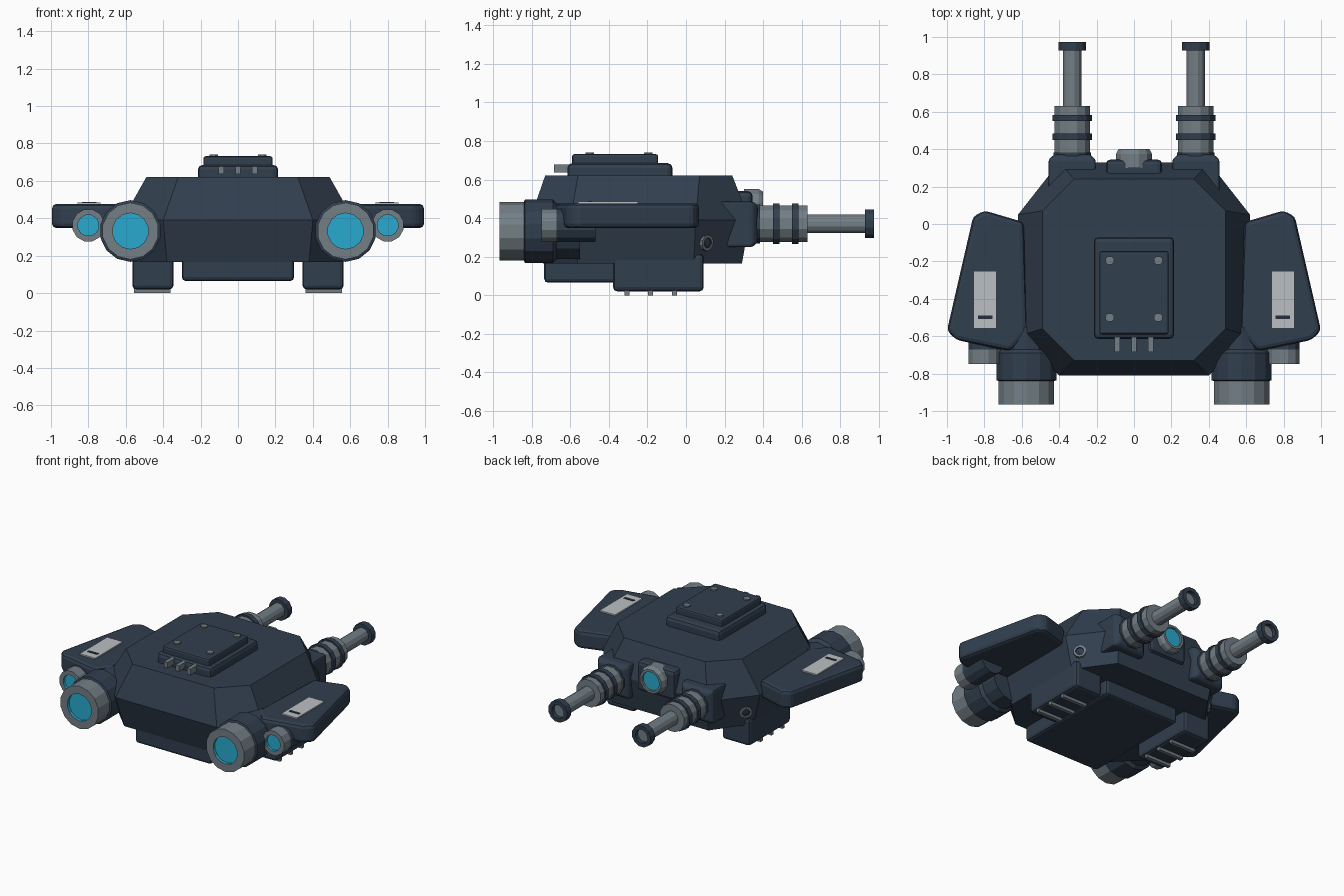
import bpy, bmesh, math
from mathutils import Matrix, Vector

if "Cube" in bpy.data.objects:
    bpy.data.objects.remove(bpy.data.objects["Cube"])


def material(name, rgb):
    m = bpy.data.materials.new(name)
    m.diffuse_color = (*rgb, 1)
    m.use_nodes = True
    m.node_tree.nodes["Principled BSDF"].inputs["Base Color"].default_value = m.diffuse_color
    return m


NAVY = material("navy armour", (0.031, 0.049, 0.077))
STEEL = material("steel grey", (0.17, 0.21, 0.235))
CYAN = material("cyan glow", (0.022, 0.40, 0.62))
PALE = material("pale plate", (0.50, 0.53, 0.54))
DARK = material("dark trim", (0.018, 0.028, 0.048))


def finish(name, bm, mats, bevel=0.0, segs=2):
    bmesh.ops.recalc_face_normals(bm, faces=bm.faces)
    if bevel:
        bmesh.ops.bevel(bm, geom=list(bm.edges), offset=bevel, segments=segs,
                        profile=0.5, affect='EDGES')
    me = bpy.data.meshes.new(name)
    bm.to_mesh(me)
    bm.free()
    for m in mats:
        me.materials.append(m)
    ob = bpy.data.objects.new(name, me)
    bpy.context.collection.objects.link(ob)
    return ob


def loft(name, rings, mat, bevel=0.0):
    """Closed solid through rings of equal point count."""
    bm = bmesh.new()
    loops = [[bm.verts.new(p) for p in r] for r in rings]
    n = len(loops[0])
    for a, b in zip(loops, loops[1:]):
        for i in range(n):
            j = (i + 1) % n
            bm.faces.new((a[i], a[j], b[j], b[i]))
    bm.faces.new(loops[0])
    bm.faces.new(loops[-1])
    return finish(name, bm, [mat], bevel)


def box(name, x, y, z, mat, bevel=0.0):
    ring = lambda h: [(x[0], y[0], h), (x[1], y[0], h), (x[1], y[1], h), (x[0], y[1], h)]
    return loft(name, [ring(z[0]), ring(z[1])], mat, bevel)


def lathe(name, centre, profile, mats, sides=12, axis=(0, 1, 0)):
    """Turn (radius, distance, material index) points around an axis through centre."""
    bm = bmesh.new()
    loops = []
    for r, d, _ in profile:
        loops.append([bm.verts.new((r * math.cos(2 * math.pi * (k + .5) / sides),
                                    r * math.sin(2 * math.pi * (k + .5) / sides), d))
                      for k in range(sides)])
    for i, (a, b) in enumerate(zip(loops, loops[1:])):
        for k in range(sides):
            j = (k + 1) % sides
            bm.faces.new((a[k], a[j], b[j], b[k])).material_index = profile[i][2]
    bm.faces.new(loops[0]).material_index = profile[0][2]
    bm.faces.new(loops[-1]).material_index = profile[-1][2]
    rot = Vector(axis).to_track_quat('Z', 'Y').to_matrix().to_4x4()
    bm.transform(Matrix.Translation(centre) @ rot)
    return finish(name, bm, mats)


def octagon(x, y0, y1, cx, cf, cb, z):
    """Octagon: half width x, corner half width cx, side edge from cf to cb."""
    half = [(cx, y0), (x, cf), (x, cb), (cx, y1)]
    return [(a, b, z) for a, b in half] + [(-a, b, z) for a, b in reversed(half)]


# Faceted hull
loft("hull", [octagon(0.56, -0.74, 0.29, 0.38, -0.56, 0.04, 0.165),
              octagon(0.62, -0.81, 0.33, 0.40, -0.60, 0.05, 0.39),
              octagon(0.49, -0.73, 0.24, 0.32, -0.56, 0.07, 0.62)], NAVY)
box("belly_plate", (-0.30, 0.30), (-0.735, 0.08), (0.065, 0.2), NAVY, 0.02)

# Roof hatch with bolts and vents
box("hatch_base", (-0.215, 0.215), (-0.615, -0.07), (0.58, 0.685), NAVY, 0.025)
box("hatch_lid", (-0.185, 0.185), (-0.59, -0.145), (0.66, 0.732), NAVY, 0.012)
for x in (-0.13, 0.13):
    for y in (-0.5, -0.195):
        lathe("hatch_bolt", (x, y, 0.72), [(0.024, 0, 0), (0.024, 0.021, 0)], [STEEL], 8, (0, 0, 1))
for x in (-0.09, 0, 0.09):
    box("hatch_vent", (x - 0.014, x + 0.014), (-0.685, -0.58), (0.637, 0.678), STEEL)

# Rear sensor eye
box("sensor_mount", (-0.15, 0.15), (0.2, 0.345), (0.33, 0.54), NAVY, 0.025)
lathe("sensor_eye", (0, 0, 0.455),
      [(0.1, 0.3, 0), (0.1, 0.375, 0), (0.085, 0.4, 0), (0.068, 0.4, 0), (0.068, 0.385, 1)],
      [STEEL, CYAN])

for s in (1, -1):
    side = "right" if s > 0 else "left"
    span = lambda a, b: tuple(sorted((s * a, s * b)))

    # Wing slab with pale plate
    plan = [(0.57, -0.58), (0.66, -0.68), (0.95, -0.62), (1.0, -0.57),
            (0.86, 0.04), (0.80, 0.072), (0.59, 0.01)]
    loft(side + "_wing", [[(s * x, y, z) for x, y in plan] for z in (0.348, 0.476)], NAVY, 0.024)
    box(side + "_wing_plate", span(0.735, 0.857), (-0.56, -0.25), (0.476, 0.485), PALE)
    box(side + "_wing_slot", span(0.757, 0.835), (-0.508, -0.488), (0.480, 0.488), DARK)

    # Main thruster
    lathe(side + "_thruster", (s * 0.575, 0, 0.332),
          [(0.096, -0.945, 2), (0.096, -0.966, 1), (0.152, -0.966, 1), (0.152, -0.84, 0),
           (0.165, -0.835, 0), (0.165, -0.69, 0), (0.145, -0.67, 0), (0.145, -0.55, 0)],
          [NAVY, STEEL, CYAN], 14)
    # Small thruster below the wing
    lathe(side + "_small_thruster", (s * 0.80, 0, 0.362),
          [(0.057, -0.73, 2), (0.057, -0.748, 1), (0.088, -0.748, 1), (0.088, -0.67, 0),
           (0.088, -0.47, 0)], [NAVY, STEEL, CYAN], 12)

    # Gun: mount, sleeve with two bands, barrel and muzzle
    def block(y, x0, x1, z0, z1):
        return [(s * x0, y, z0), (s * x1, y, z0), (s * x1, y, z1), (s * x0, y, z1)]
    loft(side + "_gun_mount", [block(0.16, 0.205, 0.457, 0.25, 0.487),
                               block(0.345, 0.205, 0.457, 0.25, 0.487),
                               block(0.372, 0.235, 0.427, 0.275, 0.465)], NAVY, 0.012)
    lathe(side + "_gun_sleeve", (s * 0.33, 0, 0.37),
          [(0.105, 0.34, 1), (0.105, 0.383, 0), (0.098, 0.383, 0), (0.098, 0.63, 0),
           (0.05, 0.63, 0), (0.05, 0.93, 0)], [STEEL, NAVY])
    for y in (0.45, 0.55):
        lathe(side + "_gun_band", (s * 0.33, y, 0.37),
              [(0.109, 0, 0), (0.109, 0.034, 0)], [NAVY])
    lathe(side + "_muzzle", (s * 0.33, 0, 0.37),
          [(0.076, 0.928, 0), (0.076, 0.974, 0), (0.048, 0.974, 0), (0.048, 0.945, 1)],
          [NAVY, STEEL])

    # Underside pod with ribs
    box(side + "_pod", span(0.345, 0.565), (-0.378, 0.092), (0.02, 0.215), NAVY, 0.022)
    for y in (-0.307, -0.183, -0.06):
        box(side + "_pod_rib", span(0.36, 0.555), (y - 0.013, y + 0.013), (0, 0.03), STEEL)

    # Steering jet on the rear corner
    lathe(side + "_corner_jet", (s * 0.525, 0.085, 0.275),
          [(0.042, -0.06, 0), (0.042, 0.04, 0), (0.027, 0.04, 1), (0.027, 0.025, 1)],
          [STEEL, DARK], 10, (s * 0.7, 0.7, -0.1))
